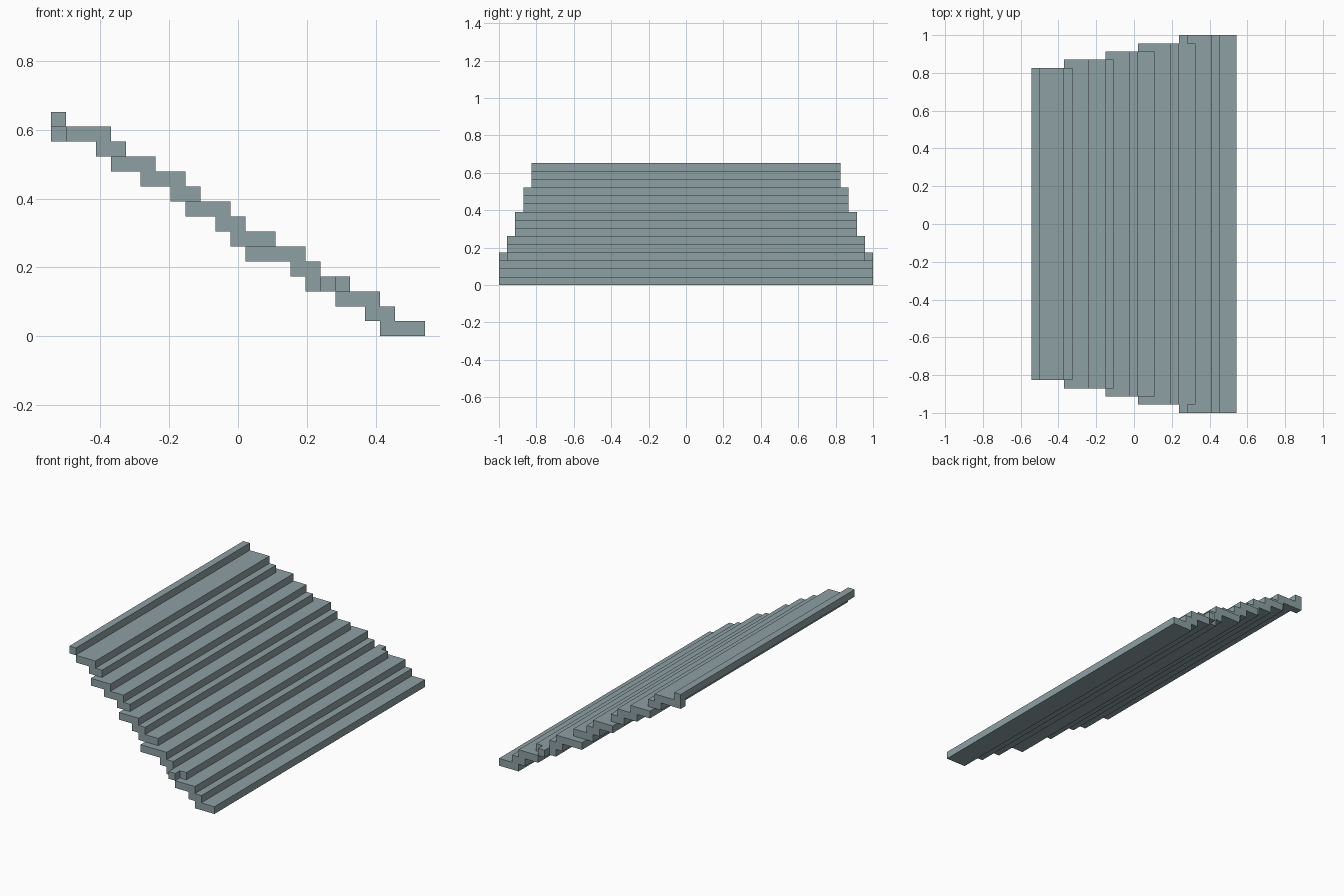
import bpy, bmesh
from mathutils import Vector

if "Cube" in bpy.data.objects:
    bpy.data.objects.remove(bpy.data.objects["Cube"])

U = 1 / 23  # edge of one block; the roof slope is 46 blocks long

slate = bpy.data.materials.new("slate_grey")
slate.diffuse_color = (0.27, 0.35, 0.37, 1)
slate.use_nodes = True
slate.node_tree.nodes["Principled BSDF"].inputs["Base Color"].default_value = slate.diffuse_color

# Each course: half length in blocks, first and last block along x (from the low eave up)
COURSES = [
    (23, 22, 25), (23, 21, 23), (23, 19, 22), (22, 17, 20),
    (22, 16, 18), (22, 13, 17),
    (21, 12, 15), (21, 11, 13), (21, 9, 12),
    (20, 8, 10), (20, 6, 9), (20, 4, 7),
    (19, 3, 5), (19, 1, 4), (19, 0, 1),
]
NAMES = {23: "bottom_slope", 22: "lower_slope", 21: "middle_slope",
         20: "upper_slope", 19: "top_slope"}

# Fill the blocks of every course
parts = {name: set() for name in NAMES.values()}
for z, (half, x0, x1) in enumerate(COURSES):
    for x in range(x0, x1):
        for y in range(-half, half):
            parts[NAMES[half]].add((x, y, z))

# Single blocks: end caps on the bottom slope and one under the ridge
parts["end_caps"] = {(18, 22, 3), (18, -23, 3)}
parts["ridge_support"] = {(0, 18, 13)}
solid = set().union(*parts.values())


def build(name, cells):
    """Skin the exposed sides of the blocks and merge coplanar faces."""
    bm = bmesh.new()
    verts = {}

    def vert(p):
        if p not in verts:
            verts[p] = bm.verts.new(((p[0] - 12.5) * U, p[1] * U, p[2] * U))
        return verts[p]

    for c in sorted(cells):
        for axis in range(3):
            a, b = (axis + 1) % 3, (axis + 2) % 3
            for side in (0, 1):
                n = list(c)
                n[axis] += 1 if side else -1
                if tuple(n) in solid:
                    continue
                loop = []
                for da, db in ((0, 0), (1, 0), (1, 1), (0, 1)):
                    p = list(c)
                    p[axis] += side
                    p[a] += da
                    p[b] += db
                    loop.append(vert(tuple(p)))
                bm.faces.new(loop if side else loop[::-1])
    bmesh.ops.dissolve_limit(bm, angle_limit=0.01, verts=bm.verts[:], edges=bm.edges[:])
    mesh = bpy.data.meshes.new(name)
    bm.to_mesh(mesh)
    bm.free()
    mesh.materials.append(slate)
    bpy.context.collection.objects.link(bpy.data.objects.new(name, mesh))


for name, cells in parts.items():
    build(name, cells)
